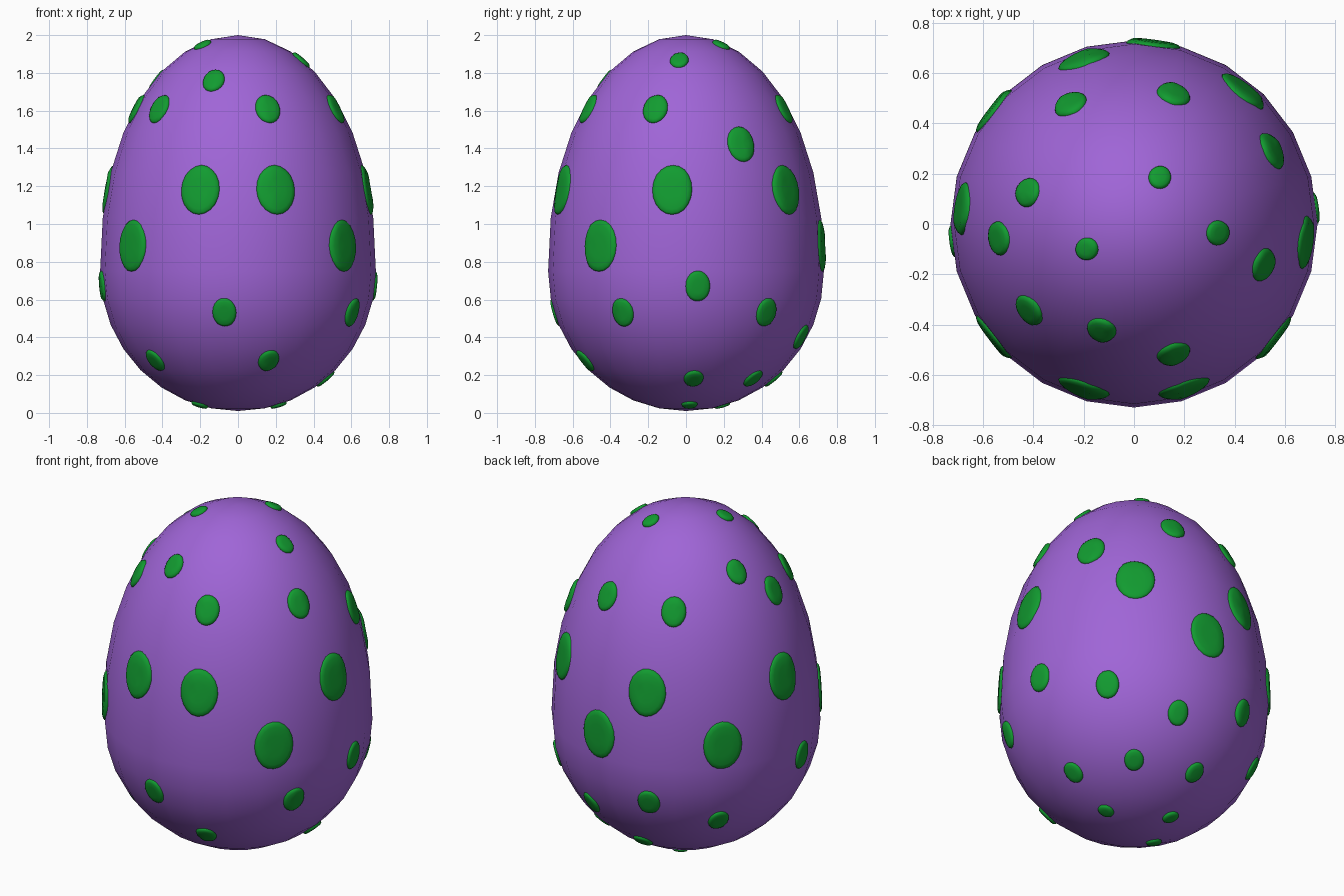
import bpy, bmesh, math
from mathutils import Vector

if "Cube" in bpy.data.objects:
    bpy.data.objects.remove(bpy.data.objects["Cube"])

R, MID, UP, DOWN, P = 0.73, 0.75, 1.25, 0.74, 2.2


def material(name, col):
    m = bpy.data.materials.new(name)
    m.diffuse_color = (*col, 1)
    m.use_nodes = True
    m.node_tree.nodes["Principled BSDF"].inputs["Base Color"].default_value = m.diffuse_color
    return m


purple = material("purple", (0.35, 0.13, 0.68))
green = material("green", (0.006, 0.33, 0.03))


def finish(bm, name, mat):
    bmesh.ops.recalc_face_normals(bm, faces=bm.faces)
    for f in bm.faces:
        f.smooth = True
    me = bpy.data.meshes.new(name)
    bm.to_mesh(me)
    bm.free()
    me.materials.append(mat)
    ob = bpy.data.objects.new(name, me)
    bpy.context.collection.objects.link(ob)
    return ob


# Egg shell: a 24 x 16 sphere stretched into an egg, taller above its widest ring
bm = bmesh.new()
bmesh.ops.create_uvsphere(bm, u_segments=24, v_segments=16, radius=1)
for v in bm.verts:
    x, y, c = v.co
    z = MID + (UP * c ** (2 / P) if c > 0 else DOWN * c)
    v.co = (R * x, R * y, z)
egg = finish(bm, "egg_shell", purple)
bpy.context.view_layer.update()


def radius(z):
    u = (z - MID) / UP if z > MID else (MID - z) / DOWN
    return R * math.sqrt(max(0, 1 - u ** (P if z > MID else 2)))


# Spots: (height, width, directions in degrees from +x)
ROWS = [
    (1.95, 0.09, (61, 208)),
    (1.87, 0.10, (354,)),
    (1.762, 0.12, (163.5, 253)),
    (1.612, 0.138, (73, 118, 186, 219.5, 287, 342.5)),
    (1.425, 0.16, (28,)),
    (1.183, 0.215, (50.5, 107, 175, 253, 287, 354)),
    (0.885, 0.22, (84, 141, 219, 320.6)),
    (0.67, 0.132, (5, 185.5)),
    (0.53, 0.127, (38, 108, 264, 331)),
    (0.40, 0.115, (72, 141)),
    (0.275, 0.115, (218, 287)),
    (0.18, 0.106, (5, 50, 95)),
    (0.043, 0.085, (5, 117, 200)),
]
# Spot cross-section: (fraction of radius, height above the shell)
DOME = [(1.0, -0.012), (1.0, 0.003), (0.94, 0.010), (0.8, 0.015), (0.45, 0.017)]
N = 20


def add_spot(bm, z, width, deg):
    a = math.radians(deg)
    out = Vector((math.cos(a), math.sin(a), 0))
    side = Vector((-math.sin(a), math.cos(a), 0))
    e = 0.01
    along = (out * (radius(z + e) - radius(z - e)) + Vector((0, 0, 2 * e))).normalized()
    normal = side.cross(along)
    centre = out * radius(z) + Vector((0, 0, z))
    half_w = width / 2
    half_h = half_w * (1 + 0.25 * along.z)

    def on_shell(p, h):
        return egg.closest_point_on_mesh(p)[1] + normal * h

    rings = []
    for f, h in DOME:
        ring = []
        for i in range(N):
            t = math.tau * i / N
            p = centre + side * (half_w * f * math.cos(t)) + along * (half_h * f * math.sin(t))
            ring.append(bm.verts.new(on_shell(p, h)))
        rings.append(ring)
    top = bm.verts.new(on_shell(centre, 0.0175))
    for lo, hi in zip(rings, rings[1:]):
        for i in range(N):
            j = (i + 1) % N
            bm.faces.new((lo[i], lo[j], hi[j], hi[i]))
    for i in range(N):
        bm.faces.new((rings[-1][i], rings[-1][(i + 1) % N], top))
    bm.faces.new(rings[0][::-1])


bm = bmesh.new()
for z, width, dirs in ROWS:
    for deg in dirs:
        add_spot(bm, z, width, deg)
finish(bm, "spots", green)
